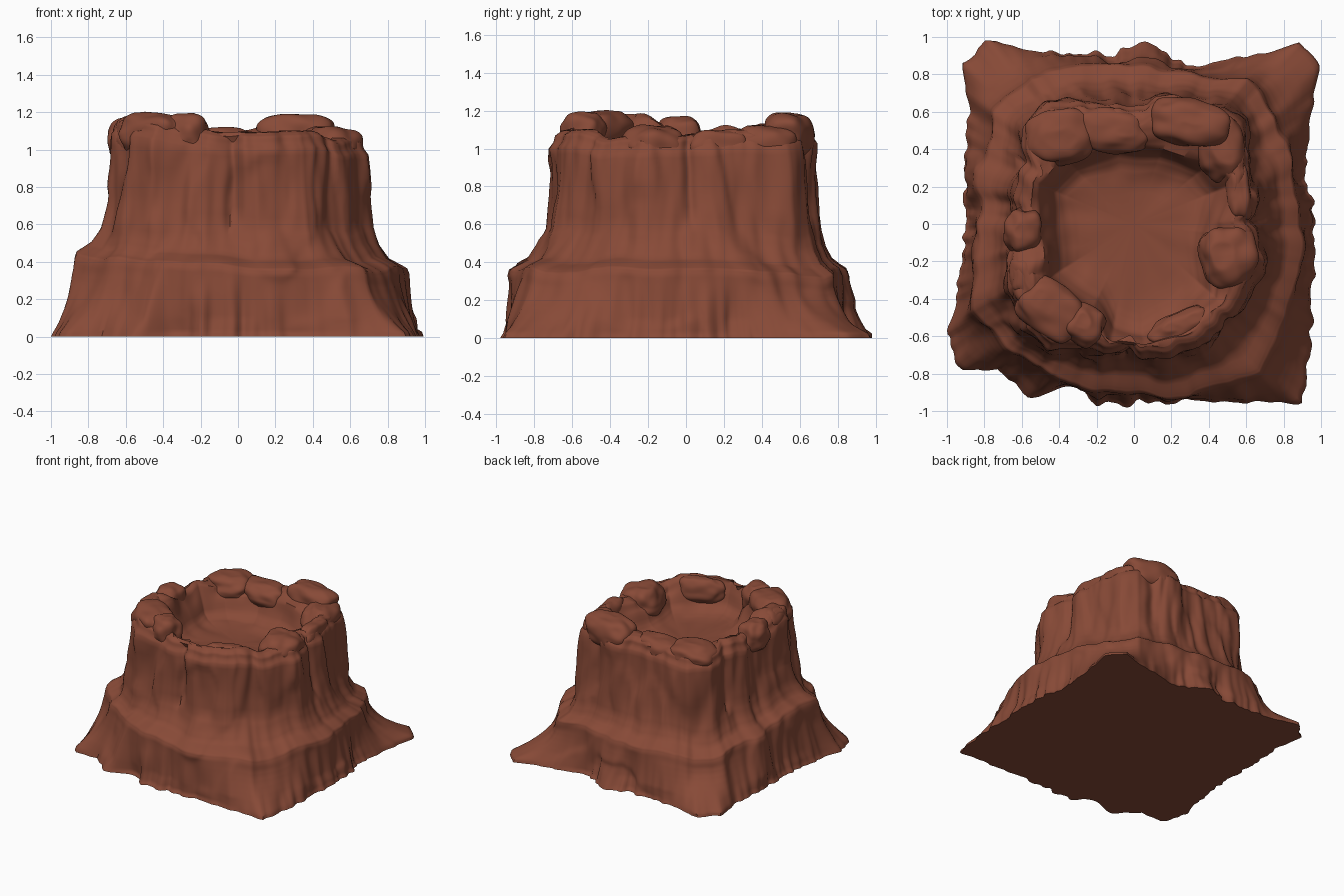
import bpy, bmesh, math
from mathutils import Vector, noise

if "Cube" in bpy.data.objects:
    bpy.data.objects.remove(bpy.data.objects["Cube"])

rock = bpy.data.materials.new("red brown rock")
rock.diffuse_color = (0.245, 0.068, 0.038, 1)
rock.use_nodes = True
rock.node_tree.nodes["Principled BSDF"].inputs["Base Color"].default_value = rock.diffuse_color

# Plan outlines (counter-clockwise, around the origin)
FOOT = [(.97, 0), (.92, .3), (.95, .6), (1, .84), (.88, .97), (.6, .89), (.3, .84), (.07, .98),
        (-.1, .91), (-.5, .92), (-.78, .99), (-.92, .86), (-.88, .6), (-.91, .3), (-.90, 0), (-.94, -.35),
        (-1, -.6), (-.93, -.79), (-.72, -.77), (-.56, -.92), (-.3, -.87), (-.2, -.97), (.3, -.94),
        (.90, -.96), (.94, -.7), (.95, -.35)]
LEDGE = [(.90, -.05), (.83, .3), (.76, .58), (.60, .77), (.2, .81), (-.2, .84), (-.55, .78), (-.74, .58),
         (-.83, .3), (-.83, -.1), (-.84, -.45), (-.68, -.66), (-.45, -.82), (-.1, -.92), (.3, -.91),
         (.68, -.80), (.83, -.5), (.89, -.25)]
UPPER = [(.67, 0), (.63, .3), (.57, .53), (.48, .62), (.3, .67), (0, .65), (-.25, .66), (-.45, .63),
         (-.57, .5), (-.63, .2), (-.67, -.1), (-.67, -.35), (-.58, -.55), (-.45, -.66), (-.25, -.67),
         (-.07, -.67), (.1, -.71), (.35, -.66), (.56, -.47), (.70, -.2)]
INNER = [(.42, -.05), (.50, .2), (.40, .32), (.15, .40), (-.1, .42), (-.35, .33), (-.48, .2), (-.46, -.1),
         (-.44, -.28), (-.22, -.45), (-.12, -.60), (.05, -.64), (.25, -.55), (.42, -.38), (.42, -.2)]


def reach(poly, a):
    """Distance from the origin to the outline in direction a."""
    c, s = math.cos(a), math.sin(a)
    best = 0
    for (x1, y1), (x2, y2) in zip(poly, poly[1:] + poly[:1]):
        dx, dy = x2 - x1, y2 - y1
        den = c * dy - s * dx
        if abs(den) < 1e-9:
            continue
        t, u = (x1 * dy - y1 * dx) / den, (x1 * s - y1 * c) / den
        if t > 0 and -1e-6 <= u <= 1 + 1e-6:
            best = max(best, t)
    return best


def bump(a, centre, width):
    d = (a - math.radians(centre) + math.pi) % (2 * math.pi) - math.pi
    return math.exp(-(d / math.radians(width)) ** 2)


def lumps(x, y, z, f):
    return noise.noise(Vector((x * f, y * f, z * f)))


def column(a):
    """Profile of (radius, height) from foot to crater floor in direction a."""
    c, s = math.cos(a), math.sin(a)
    f, l, u, i = (reach(p, a) for p in (FOOT, LEDGE, UPPER, INNER))
    f += .03 * lumps(c, s, 3, 11) + .02 * lumps(c, s, 8, 20)
    l = min(l, f - .02)
    zl = .385 + .09 * bump(a, 205, 40) + .03 * lumps(c, s, 5, 3)
    zl -= .05 * min(1, max(0, (f - l - .12) / .3))
    top = 1.09 + .03 * lumps(c, s, 9, 4) + .07 * bump(a, 215, 28) + .04 * bump(a, 60, 22)
    top -= .03 * bump(a, 340, 40)
    keys = [(f, 0), (f - .014, .025)]
    for k in range(1, 7):                      # flared skirt with a blunt foot
        t = k / 7
        e = 1.2 + 1.0 * min(1, max(0, (f - l - .1) / .25))
        keys.append((l + .012 + (f - l - .026) * (1 - t) ** e, .025 + t * (zl - .075)))
    gap = l - u
    keys += [(l + .012, zl - .05), (l, zl - .018), (l - .03, zl),
             (u + gap * .55, zl + .035), (u + gap * .32, zl + .11), (u + .035, zl + .2),
             (u + .015, .75), (u + .01, .9), (u + .005, top - .09), (u - .02, top - .055),
             (u - .03, top - .02), (u - .06, top)]
    rim = max(i + .03, u - .2)
    keys += [((u - .06 + rim) / 2, top + .005), (rim, top - .015), (i + .01, top - .06),
             (i - .02, .98), (i - .06, .90), (i - .11, .865), (i - .17, .85), (i * .3, .84)]
    return keys


# Mesa body: sweep the changing profile around, with vertical slabs, grooves and strata
N, SUB = 400, 3
bm = bmesh.new()
rings = []
for j in range(N):
    a = 2 * math.pi * j / N
    c, s = math.cos(a), math.sin(a)
    keys = column(a)
    col = []
    for k in range(len(keys) - 1):
        for q in range(SUB):
            t = q / SUB
            r = keys[k][0] * (1 - t) + keys[k + 1][0] * t
            z = keys[k][1] * (1 - t) + keys[k + 1][1] * t
            if k < 20:                          # outer wall
                g = noise.noise(Vector((c * 5, s * 5, z * 1.6)))
                h = noise.noise(Vector((c * 11, s * 11, z * 4 + 7)))
                slab = noise.noise(Vector((c * 3.5, s * 3.5, z * 3 + 3)))
                fade = min(1, z / .1)
                r += fade * (.014 * math.tanh(g * 5) + .012 * h + .010 * math.tanh(slab * 9))
                wob = 4 * noise.noise(Vector((z * 5, .5, 1)))
                if z > .6:                      # cracks
                    r -= .035 * bump(a, 268 + wob, 3) + .03 * bump(a, 1 + wob, 2.5)
                    r -= .03 * bump(a, 150 + wob, 3) + .03 * bump(a, 60 + wob, 3)
            else:                               # rim and crater
                r += .025 * lumps(r * c, r * s, z, 5)
                z += .015 * lumps(r * c, r * s, 2, 8)
            x = max(-1, min(1, r * c))
            y = max(-.98, min(.98, r * s))
            col.append(bm.verts.new((x, y, max(0, z))))
    rings.append(col)
for j in range(N):
    p, n = rings[j], rings[(j + 1) % N]
    for k in range(len(p) - 1):
        bm.faces.new((p[k], n[k], n[k + 1], p[k + 1]))
# crater floor and flat underside
floor = bm.verts.new((0, 0, .84))
under = bm.verts.new((0, 0, 0))
for j in range(N):
    p, n = rings[j], rings[(j + 1) % N]
    bm.faces.new((p[-1], n[-1], floor))
    bm.faces.new((n[0], p[0], under))
bmesh.ops.recalc_face_normals(bm, faces=bm.faces)


def finish(bm, name):
    me = bpy.data.meshes.new(name)
    bm.to_mesh(me)
    bm.free()
    ob = bpy.data.objects.new(name, me)
    bpy.context.collection.objects.link(ob)
    me.materials.append(rock)
    bpy.ops.object.select_all(action='DESELECT')
    ob.select_set(True)
    bpy.context.view_layer.objects.active = ob
    bpy.ops.object.shade_smooth_by_angle(angle=math.radians(50))


finish(bm, "mesa_body")


# Weathered boulders sunk into the rim: x, y, half sizes, turn, top height
def boulder(name, x, y, rx, ry, rz, turn, top):
    bm = bmesh.new()
    bmesh.ops.create_icosphere(bm, subdivisions=5, radius=1)
    ct, st = math.cos(math.radians(turn)), math.sin(math.radians(turn))
    for v in bm.verts:
        p = v.co.normalized()
        p /= sum(abs(q) ** 2.7 for q in p) ** (1 / 2.7)     # squarish rock
        p *= 1 + .16 * lumps(p.x + x * 9, p.y + y * 9, p.z, 1.5)
        px, py = p.x * rx, p.y * ry
        z = top - rz + p.z * rz
        v.co = (x + px * ct - py * st, y + px * st + py * ct, min(z, top + .01 * lumps(px, py, x, 12)))
    finish(bm, name)


ROCKS = [(-.39, .47, .18, .15, .10, 10, 1.13), (-.12, .50, .20, .12, .10, -5, 1.12),
         (.30, .54, .21, .13, .12, -10, 1.19), (.46, .42, .13, .18, .12, 12, 1.12),
         (-.59, -.04, .10, .12, .12, 0, 1.17), (-.57, -.31, .09, .15, .12, 8, 1.18),
         (-.44, -.46, .20, .14, .12, -35, 1.20), (-.27, -.54, .11, .11, .12, -20, 1.19),
         (.51, -.17, .15, .16, .12, 15, 1.12), (.25, -.55, .18, .08, .10, 24, 1.10),
         (.56, .17, .07, .16, .12, 5, 1.10)]
for n, args in enumerate(ROCKS):
    boulder(f"rim_boulder_{n + 1}", *args)
